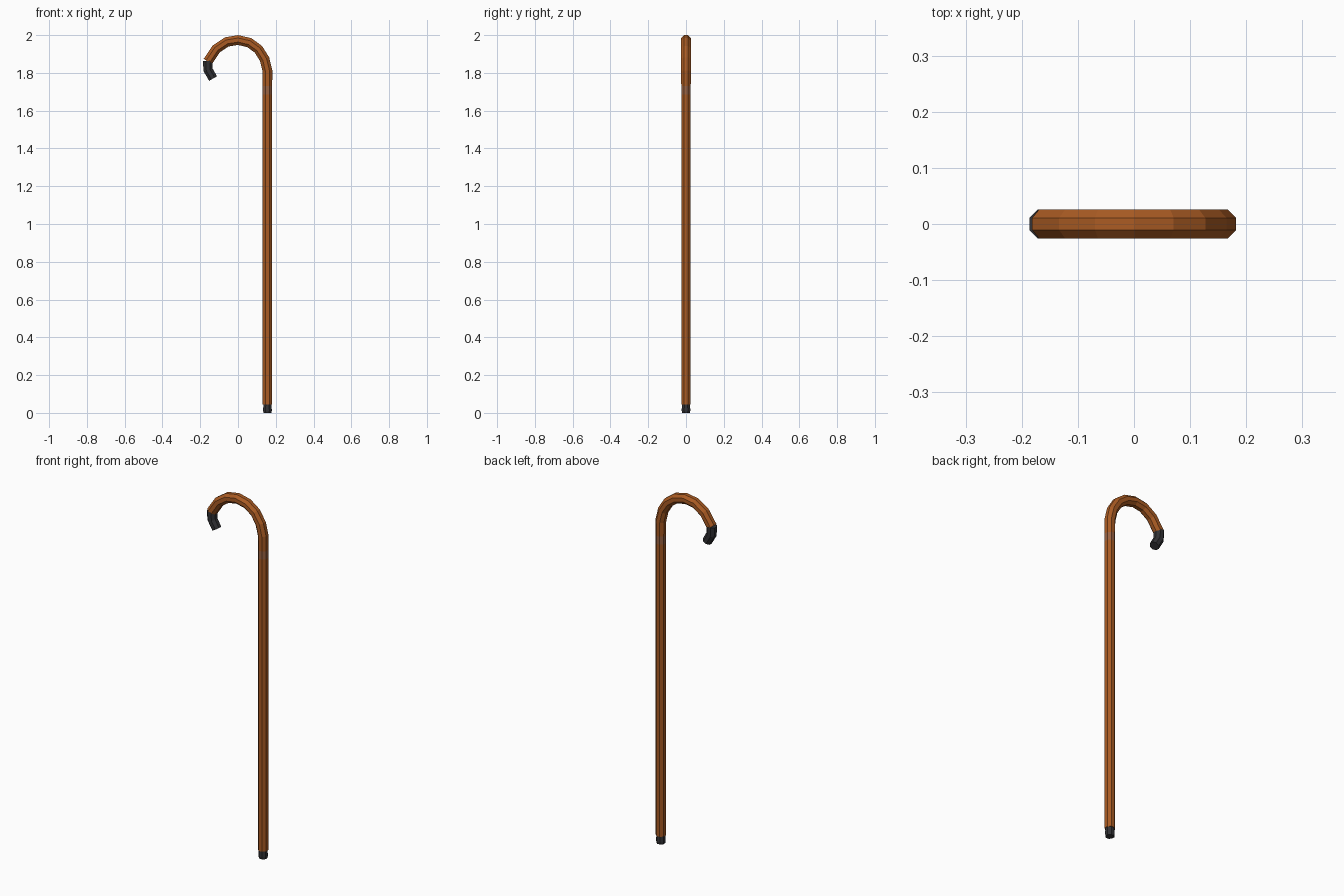
import bpy, bmesh, math
from mathutils import Vector

if "Cube" in bpy.data.objects:
    bpy.data.objects.remove(bpy.data.objects["Cube"])

SIDES = 8


def material(name, rgb):
    m = bpy.data.materials.new(name)
    m.diffuse_color = (*rgb, 1)
    m.use_nodes = True
    m.node_tree.nodes["Principled BSDF"].inputs["Base Color"].default_value = m.diffuse_color
    return m


wood = material("orange brown wood", (0.40, 0.105, 0.017))
worn = material("worn wood", (0.33, 0.125, 0.055))
rubber = material("dark rubber", (0.032, 0.032, 0.036))


def tube(name, path, radii, mats, band=()):
    """Octagonal tube along (x, z) points; segments in band use the second material."""
    pts = [Vector((x, 0, z)) for x, z in path]
    bm = bmesh.new()
    rings = []
    for i, p in enumerate(pts):
        a = (p - pts[i - 1]).normalized() if i else (pts[1] - p).normalized()
        b = (pts[i + 1] - p).normalized() if i < len(pts) - 1 else a
        t = (a + b).normalized()
        side = Vector((t.z, 0, -t.x))          # outward in the plane of the hook
        r = radii[i] / math.cos(math.pi / SIDES)
        ring = []
        for k in range(SIDES):
            ang = 2 * math.pi * (k + 0.5) / SIDES
            ring.append(bm.verts.new(p + side * (r * math.cos(ang))
                                     + Vector((0, r * math.sin(ang), 0))))
        rings.append(ring)
    for i in range(len(rings) - 1):
        for k in range(SIDES):
            n = (k + 1) % SIDES
            f = bm.faces.new((rings[i][k], rings[i][n], rings[i + 1][n], rings[i + 1][k]))
            f.material_index = 1 if i in band else 0
    bm.faces.new(rings[0][::-1])
    bm.faces.new(rings[-1])
    bmesh.ops.recalc_face_normals(bm, faces=bm.faces)
    me = bpy.data.meshes.new(name)
    bm.to_mesh(me)
    bm.free()
    for m in mats:
        me.materials.append(m)
    ob = bpy.data.objects.new(name, me)
    bpy.context.collection.objects.link(ob)
    return ob


X = 0.156   # shaft axis
R = 0.025

# Straight shaft, worn band and bent handle in one piece
body = [(X, 0.045), (X, 1.685), (X, 1.73), (X, 1.81), (0.141, 1.872), (0.108, 1.925),
        (0.06, 1.96), (0.0, 1.974), (-0.06, 1.964), (-0.115, 1.927), (-0.16, 1.86)]
tube("cane_shaft_and_hook", body, [R] * 3 + [0.026] * (len(body) - 3), [wood, worn], band=(1,))

# Dark grip cap at the end of the hook
tube("hook_tip", [(-0.16, 1.864), (-0.158, 1.815), (-0.132, 1.77)],
     [0.0262, 0.025, 0.024], [rubber])

# Rubber foot, slightly waisted
tube("foot", [(X, 0.0), (X, 0.012), (X, 0.048)], [0.021, 0.023, 0.0215], [rubber])
